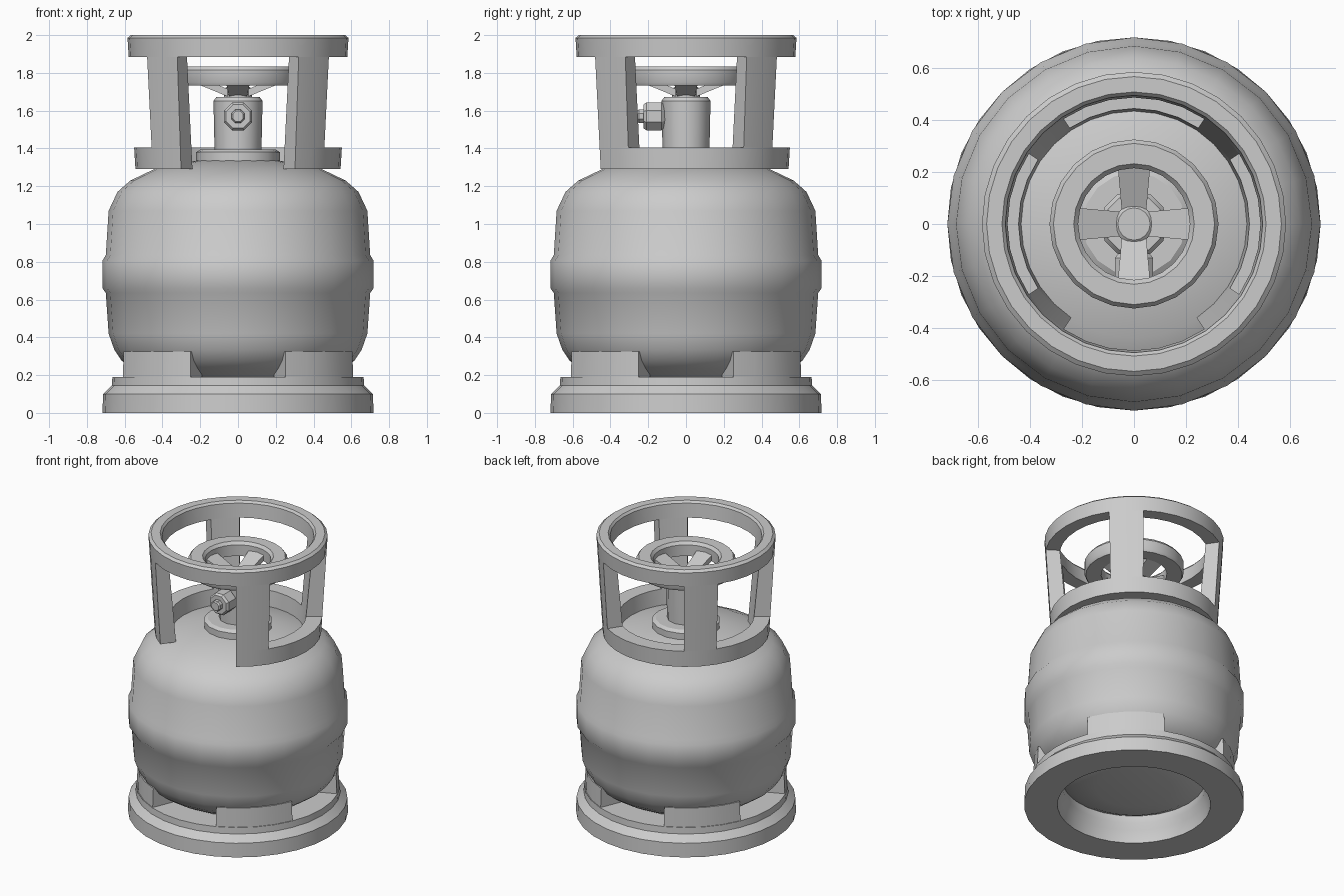
import bpy, bmesh
from math import sin, cos, pi, radians
from mathutils import Matrix

if "Cube" in bpy.data.objects:
    bpy.data.objects.remove(bpy.data.objects["Cube"])


def finish(name, bm, matrix=None, angle=32):
    if matrix:
        bm.transform(matrix)
    bmesh.ops.remove_doubles(bm, verts=bm.verts, dist=1e-5)
    bmesh.ops.recalc_face_normals(bm, faces=bm.faces)
    me = bpy.data.meshes.new(name)
    bm.to_mesh(me)
    bm.free()
    me.shade_smooth()
    me.set_sharp_from_angle(angle=radians(angle))
    ob = bpy.data.objects.new(name, me)
    bpy.context.collection.objects.link(ob)
    return ob


def sweep(name, profile, n, a0=0.0, a1=360.0, closed=True, matrix=None, angle=32):
    """Turn an (r, z) profile about z, either all round or through an arc."""
    full = abs(a1 - a0 - 360) < 1e-6
    bm = bmesh.new()
    rings = []
    for i in range(n if full else n + 1):
        a = radians(a0 + (a1 - a0) * i / n)
        rings.append([bm.verts.new((r * cos(a), r * sin(a), z)) for r, z in profile])
    m = len(profile)
    for i in range(n):
        p, q = rings[i], rings[(i + 1) % len(rings)]
        for j in range(m if closed else m - 1):
            k = (j + 1) % m
            idx = [p[j], p[k], q[k], q[j]]
            if profile[j][0] == 0 and profile[k][0] == 0:
                continue
            if profile[j][0] == 0:
                idx = [p[j], p[k], q[k]]
            elif profile[k][0] == 0:
                idx = [p[j], p[k], q[j]]
            bm.faces.new(idx)
    if not full:
        bm.faces.new(rings[0])
        bm.faces.new(rings[-1])
    return finish(name, bm, matrix, angle)


# Tank with raised weld band
sweep("tank", [(0, .12), (.25, .125), (.40, .15), (.48, .19), (.56, .235), (.615, .275),
               (.655, .335), (.685, .42), (.70, .635), (.718, .66), (.718, .805),
               (.70, .835), (.685, 1.07), (.638, 1.17), (.57, 1.23), (.44, 1.292),
               (.22, 1.335), (0, 1.34)], 24, closed=False, angle=38)

# Foot ring and its four supports
sweep("foot_ring", [(.5, 0), (.718, 0), (.714, .1), (.668, .145), (.665, .19),
                    (.465, .19), (.465, .13), (.49, .09)], 32)
for i in range(4):
    sweep(f"foot_support_{i + 1}", [(.5, .19), (.66, .19), (.655, .325), (.5, .325)],
          4, 22.5 + 90 * i, 67.5 + 90 * i)


# Conical collar: radii of the wall at a given height
def outer(z):
    return .543 + (z - 1.29) * .06


def inner(z):
    return .434 + (z - 1.29) * .088


def wall(z0, z1):
    return [(inner(z0), z0), (outer(z0), z0), (outer(z1), z1), (inner(z1), z1)]


sweep("collar_top_ring", [(inner(1.885), 1.885), (outer(1.885), 1.885), (.585, 1.985),
                          (.567, 2), (.508, 2), (.495, 1.985)], 32)
# Lower collar is open at the front
sweep("collar_lower_ring", wall(1.29, 1.405), 26, -56.25, 236.25)
for i in range(4):
    sweep(f"collar_post_{i + 1}", wall(1.405, 1.885), 2, 33.75 + 90 * i, 56.25 + 90 * i)

# Valve flange, body and stem
sweep("valve_flange", [(0, 1.31), (.222, 1.31), (.222, 1.38), (.198, 1.395), (0, 1.395)],
      16, closed=False)
sweep("valve_body", [(0, 1.38), (.124, 1.38), (.13, 1.652), (.115, 1.672), (0, 1.672)],
      12, closed=False)

# Side outlet pointing to the front
to_front = Matrix.Translation((0, 0, 1.57)) @ Matrix.Rotation(pi / 2, 4, 'X') @ Matrix.Rotation(pi / 8, 4, 'Z')
sweep("outlet_nut", [(0, .08), (.05, .08), (.05, .10), (.08, .13), (.08, .21), (.068, .225),
                     (0, .225)], 8, closed=False, matrix=to_front)
sweep("outlet_nozzle", [(0, .21), (.038, .21), (.038, .25), (.03, .26), (0, .26)],
      8, closed=False, matrix=to_front)

# Hand wheel: rim, hub, and four spokes sloping down to the hub
sweep("wheel_rim", [(.215, 1.735), (.315, 1.732), (.325, 1.75), (.325, 1.815), (.31, 1.835),
                    (.232, 1.835), (.215, 1.815)], 24)
sweep("wheel_hub", [(0, 1.66), (.075, 1.66), (.075, 1.715), (.062, 1.725), (0, 1.725)],
      16, closed=False)
for i in range(4):
    bm = bmesh.new()
    bmesh.ops.create_cube(bm, size=1)
    for v in bm.verts:
        far = v.co.x > 0
        v.co = (.225 if far else .055,
                v.co.y * (.125 if far else .095),
                (1.765 if far else 1.695) + v.co.z * .04)
    finish(f"wheel_spoke_{i + 1}", bm, Matrix.Rotation(i * pi / 2, 4, 'Z'))
